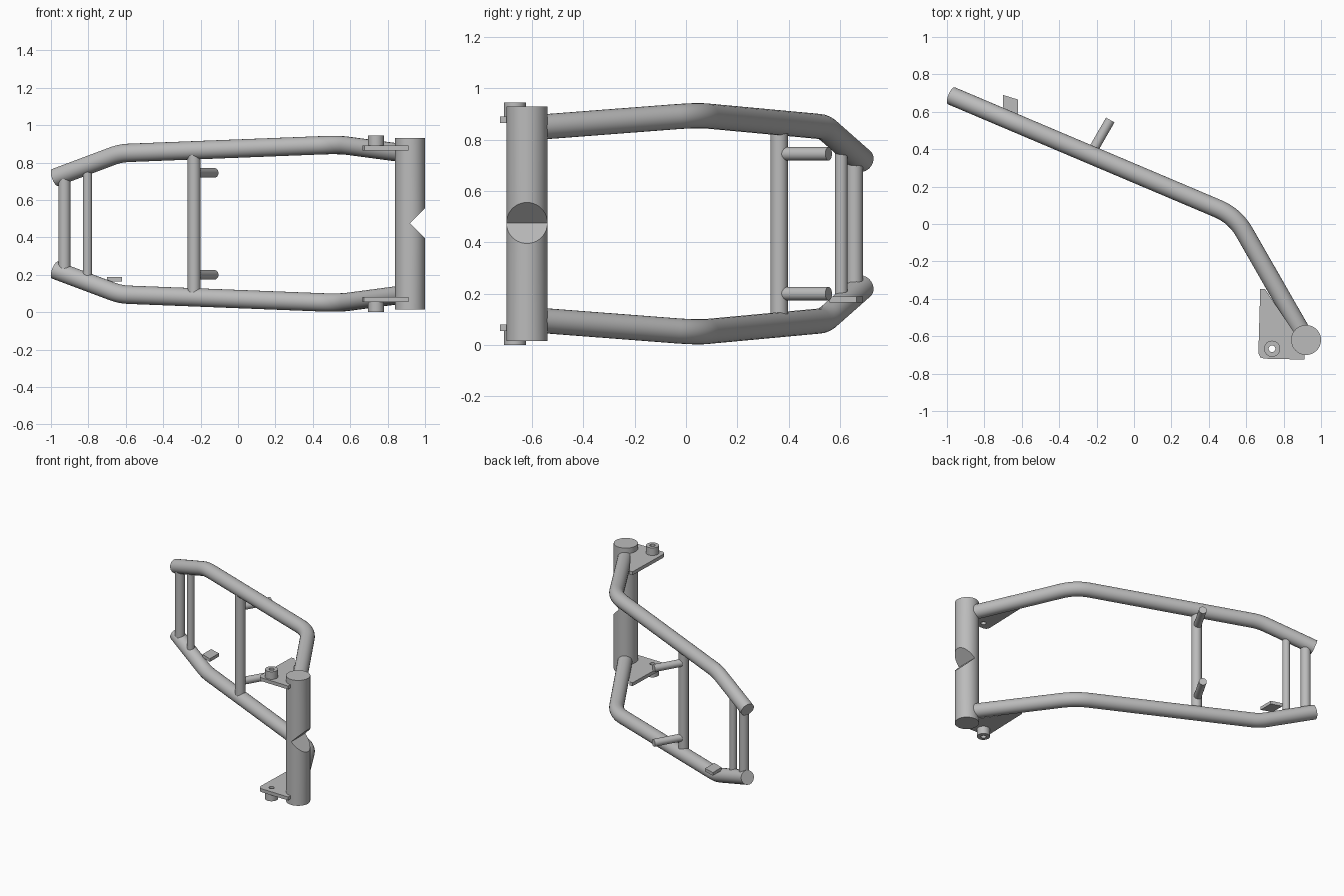
import bpy
import bmesh
from math import pi
from mathutils import Vector

if "Cube" in bpy.data.objects:
    bpy.data.objects.remove(bpy.data.objects["Cube"])

HEIGHT = 0.945          # frame is symmetric about half this height
TUBE_R = 0.049

steel = bpy.data.materials.new("grey_steel")
steel.use_nodes = True
GREY = (0.5, 0.5, 0.5, 1)
steel.diffuse_color = GREY
steel.node_tree.nodes["Principled BSDF"].inputs["Base Color"].default_value = GREY


def activate(obj):
    bpy.ops.object.select_all(action='DESELECT')
    obj.select_set(True)
    bpy.context.view_layer.objects.active = obj


def finish(obj):
    obj.data.materials.clear()
    obj.data.materials.append(steel)
    activate(obj)
    bpy.ops.object.shade_smooth_by_angle(angle=pi / 6)
    return obj


def rod(name, start, end, radius):
    start, end = Vector(start), Vector(end)
    axis = end - start
    bpy.ops.mesh.primitive_cylinder_add(vertices=40, radius=radius, depth=axis.length,
                                        location=(start + end) / 2)
    obj = bpy.context.object
    obj.name = name
    obj.rotation_euler = axis.to_track_quat('Z', 'Y').to_euler()
    return finish(obj)


def plate(name, outline, z0, z1):
    bm = bmesh.new()
    face = bm.faces.new([bm.verts.new((x, y, z0)) for x, y in outline])
    top = bmesh.ops.extrude_face_region(bm, geom=[face])["geom"]
    bmesh.ops.translate(bm, vec=(0, 0, z1 - z0),
                        verts=[v for v in top if isinstance(v, bmesh.types.BMVert)])
    bmesh.ops.recalc_face_normals(bm, faces=bm.faces)
    mesh = bpy.data.meshes.new(name)
    bm.to_mesh(mesh)
    bm.free()
    obj = bpy.data.objects.new(name, mesh)
    bpy.context.collection.objects.link(obj)
    return finish(obj)


def cut(obj, cutter):
    mod = obj.modifiers.new("cut", 'BOOLEAN')
    mod.operation = 'DIFFERENCE'
    mod.solver = 'EXACT'
    mod.object = cutter
    bpy.context.view_layer.update()
    activate(obj)
    bpy.ops.object.modifier_apply(modifier=mod.name)
    bpy.data.objects.remove(cutter)
    finish(obj)


def rounded_path(points, reaches, steps=10):
    """Replace each inner corner by a smooth arc starting 'reach' away from it."""
    pts = [Vector(p) for p in points]
    path = [pts[0]]
    for a, b, c, reach in zip(pts, pts[1:], pts[2:], reaches):
        p = b + (a - b).normalized() * reach
        q = b + (c - b).normalized() * reach
        for i in range(steps + 1):
            t = i / steps
            path.append(p * (1 - t) ** 2 + b * 2 * t * (1 - t) + q * t * t)
    return path + [pts[-1]]


def bent_tube(name, path, radius):
    curve = bpy.data.curves.new(name, 'CURVE')
    curve.dimensions = '3D'
    curve.bevel_depth = radius
    curve.bevel_resolution = 10
    curve.use_fill_caps = True
    spline = curve.splines.new('POLY')
    spline.points.add(len(path) - 1)
    for point, co in zip(spline.points, path):
        point.co = (*co, 1)
    obj = bpy.data.objects.new(name, curve)
    bpy.context.collection.objects.link(obj)
    activate(obj)
    bpy.ops.object.convert(target='MESH')
    return finish(bpy.context.object)


def rail_y(x):
    return 0.687 - 0.424 * (x + 0.98)


# Hinge post with a V notch on its outer side
POST = (0.92, -0.62)
post = rod("hinge_post", (*POST, 0.015), (*POST, 0.93), 0.08)
side = 0.3
bpy.ops.mesh.primitive_cube_add(size=side, rotation=(0, pi / 4, 0),
                                location=(POST[0] + side / 2 ** 0.5, POST[1], HEIGHT / 2 + 0.003))
cut(post, bpy.context.object)

# Upper and lower halves: bent rails, hinge plates, bushings and pegs
RAIL = [(-0.977, rail_y(-0.977), 0.72), (-0.63, rail_y(-0.63), 0.85),
        (0.54, 0.043, 0.896), (0.9, -0.585, 0.848)]
HINGE = [(0.675, -0.347), (0.70, -0.347), (0.87, -0.6), (0.912, -0.65), (0.912, -0.725),
         (0.695, -0.72), (0.675, -0.713), (0.665, -0.69)]
PIN = (0.738, -0.667)
for label, flip in (("upper", False), ("lower", True)):
    def z(h):
        return HEIGHT - h if flip else h

    path = rounded_path([(x, y, z(h)) for x, y, h in RAIL], (0.05, 0.1))
    bent_tube(label + "_rail", path, TUBE_R)

    hinge = plate(label + "_hinge_plate", HINGE, min(z(0.865), z(0.89)), max(z(0.865), z(0.89)))
    bushing = rod(label + "_hinge_bushing", (*PIN, z(0.867)), (*PIN, z(HEIGHT)), 0.043)
    for part in (hinge, bushing):
        cut(part, rod("hole_cutter", (*PIN, -0.2), (*PIN, 1.2), 0.018))

    rod(label + "_peg", (-0.234, 0.37, z(0.745)), (-0.127, 0.556, z(0.745)), 0.026)

# Uprights joining the two rails
for name, x, top, radius in (("end_upright", -0.928, 0.738, 0.033),
                             ("thin_upright", -0.805, 0.784, 0.025),
                             ("middle_upright", -0.235, 0.866, 0.034)):
    y = rail_y(x) - 0.008
    rod(name, (x, y, HEIGHT - top), (x, y, top), radius)

# Small latch tab on the lower rail
plate("latch_tab", [(-0.70, 0.69), (-0.62, 0.665), (-0.62, 0.56), (-0.70, 0.59)], 0.165, 0.188)
